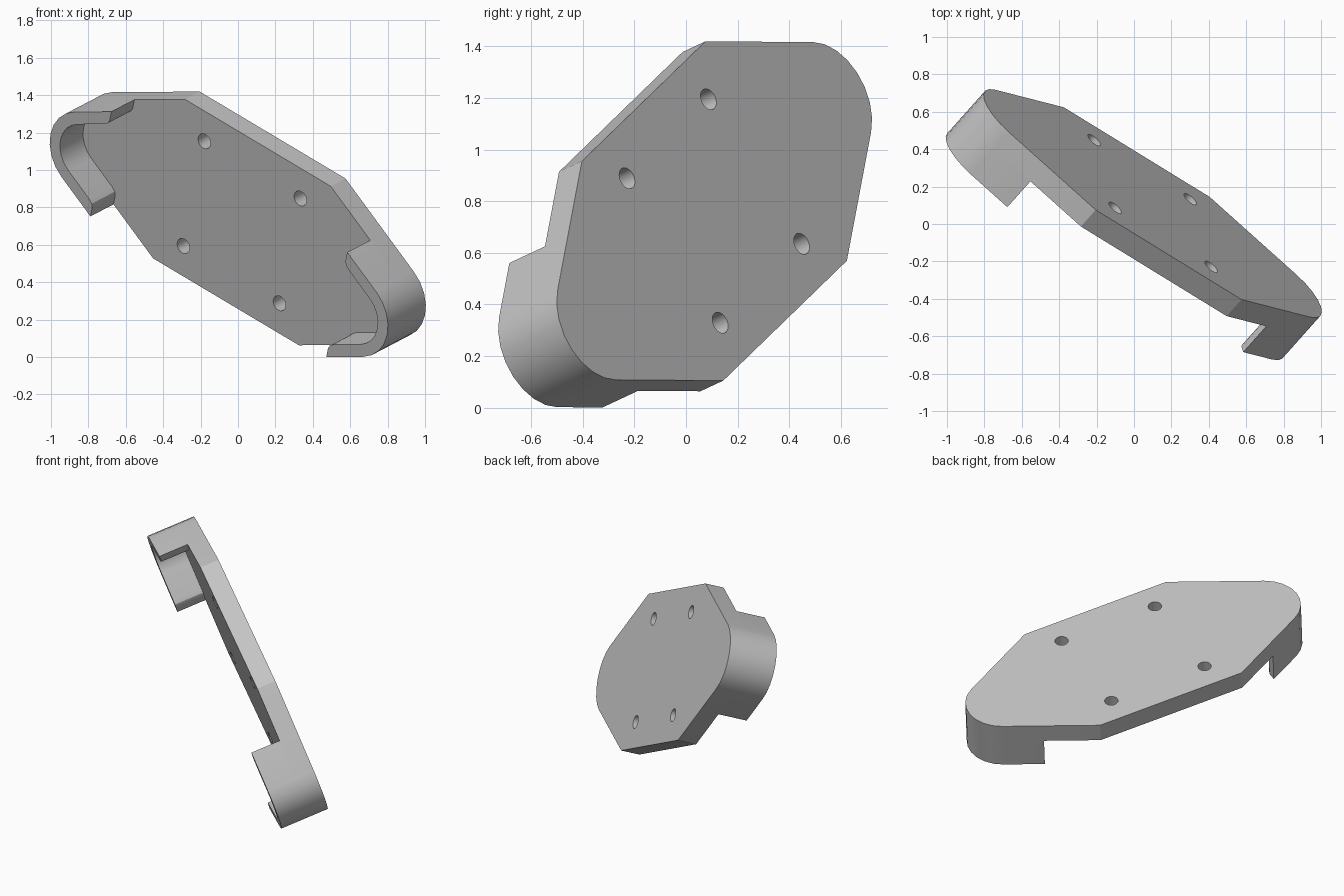
import bpy, bmesh
from math import sin, cos, radians, pi
from mathutils import Matrix, Vector

if "Cube" in bpy.data.objects:
    bpy.data.objects.remove(bpy.data.objects["Cube"])

# Tilted frame: origin at the middle of the back face, local z is its normal
u = Vector((0.76, -0.467, -0.453)).normalized()
v = Vector((-0.17, 0.537, -0.826))
v = (v - u * v.dot(u)).normalized()
n = u.cross(v)
FRAME = Matrix((u, v, n)).transposed().to_4x4()
FRAME.translation = (0.1, 0.11, 0.762)

HALF = 0.513          # half side of the square of shoulder corners
ARC_X, ARC_R = 0.945, 0.24
ARC_A = radians(61)
THICK, DEPTH, WALL = 0.126, 0.322, 0.07
ARM_X = 0.83          # where the hook arms stop

grey = bpy.data.materials.new("plain grey")
grey.use_nodes = True
grey.diffuse_color = (0.55, 0.55, 0.55, 1)
grey.node_tree.nodes["Principled BSDF"].inputs["Base Color"].default_value = grey.diffuse_color


def arc(radius, steps=8):
    """Rounded end of the outline, from +y to -y."""
    angles = [ARC_A * (1 - 2 * i / steps) for i in range(steps + 1)]
    return [(ARC_X + radius * cos(a), radius * sin(a)) for a in angles]


def prism(name, profile, z0, z1, matrix=FRAME):
    bm = bmesh.new()
    face = bm.faces.new([bm.verts.new((x, y, z0)) for x, y in profile])
    top = bmesh.ops.extrude_face_region(bm, geom=[face])["geom"]
    moved = [g for g in top if isinstance(g, bmesh.types.BMVert)]
    bmesh.ops.translate(bm, verts=moved, vec=(0, 0, z1 - z0))
    bmesh.ops.recalc_face_normals(bm, faces=bm.faces[:])
    bm.transform(matrix)
    mesh = bpy.data.meshes.new(name)
    bm.to_mesh(mesh)
    bm.free()
    mesh.materials.append(grey)
    ob = bpy.data.objects.new(name, mesh)
    bpy.context.collection.objects.link(ob)
    return ob


def activate(ob):
    bpy.ops.object.select_all(action='DESELECT')
    ob.select_set(True)
    bpy.context.view_layer.objects.active = ob


# Base plate
half_outline = [(HALF, HALF)] + arc(ARC_R) + [(HALF, -HALF)]
plate = prism("base_plate", half_outline + [(-x, -y) for x, y in half_outline], -THICK, 0)

# Four screw holes
for sx in (-1, 1):
    for sy in (-1, 1):
        ring = [(0.338 * sx + 0.043 * cos(i * pi / 12),
                 0.338 * sy + 0.043 * sin(i * pi / 12)) for i in range(24)]
        cutter = prism("hole_cutter", ring, -0.3, 0.2)
        cutter.hide_render = True
        activate(plate)
        mod = plate.modifiers.new("hole", 'BOOLEAN')
        mod.operation = 'DIFFERENCE'
        mod.solver = 'EXACT'
        mod.object = cutter
        bpy.ops.object.modifier_apply(modifier=mod.name)
        bpy.data.objects.remove(cutter)

# Curved hooks with rounded inner tips, one at each end
outer, inner = arc(ARC_R), arc(ARC_R - WALL)
slope = (HALF - outer[0][1]) / (outer[0][0] - HALF)
y_out = outer[0][1] + slope * (outer[0][0] - ARM_X)
y_in = inner[0][1] + slope * (inner[0][0] - ARM_X)
tip = [(ARM_X, y_in + 0.022), (ARM_X + 0.008, y_in + 0.002), (ARM_X + 0.03, y_in - 0.03 * slope)]
profile = ([(ARM_X, y_out)] + outer + [(ARM_X, -y_out)]
           + [(x, -y) for x, y in tip] + inner[::-1] + tip[::-1])
hooks = [prism("left_hook", profile, -DEPTH, -THICK),
         prism("right_hook", profile, -DEPTH, -THICK, FRAME @ Matrix.Rotation(pi, 4, 'Z'))]

for ob in [plate] + hooks:
    activate(ob)
    bpy.ops.object.shade_smooth_by_angle(angle=radians(25))
